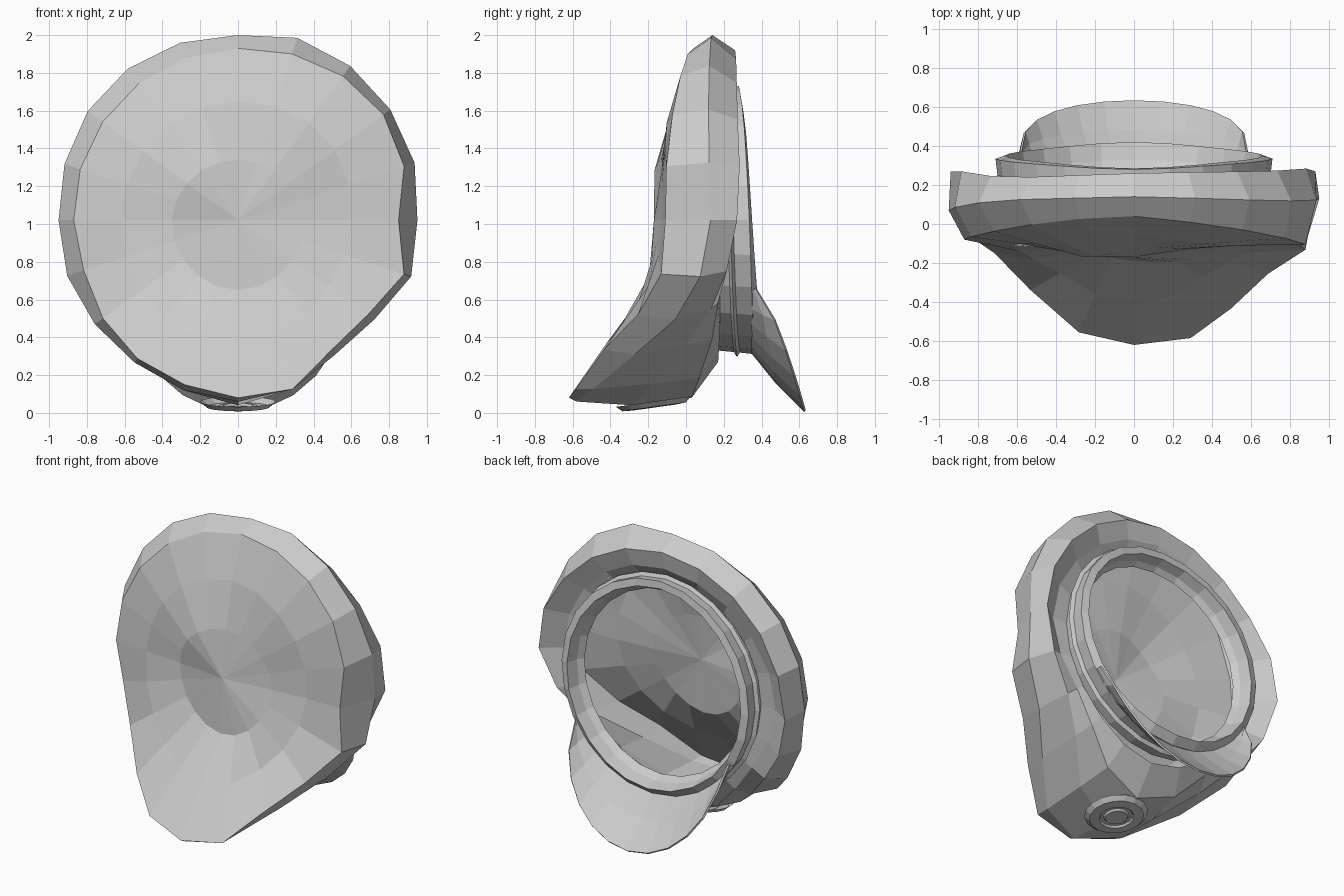
import bpy, bmesh, math
from mathutils import Matrix

if "Cube" in bpy.data.objects:
    bpy.data.objects.remove(bpy.data.objects["Cube"])

CZ = 1.02       # height of the cap's axis (axis runs along y)


def sample(vals, t):
    """Periodic smooth interpolation, t in 0..1 clockwise from the top."""
    n = len(vals)
    f = t * n
    i = int(f)
    u = f - i
    p0, p1, p2, p3 = (vals[(i + k) % n] for k in (-1, 0, 1, 2))
    return p1 + 0.5 * u * (p2 - p0 + u * (2*p0 - 5*p1 + 4*p2 - p3 + u * (3*(p1 - p2) + p3 - p0)))


def finish(name, bm):
    bmesh.ops.remove_doubles(bm, verts=bm.verts, dist=0.0005)
    bmesh.ops.recalc_face_normals(bm, faces=bm.faces)
    me = bpy.data.meshes.new(name)
    bm.to_mesh(me)
    bm.free()
    ob = bpy.data.objects.new(name, me)
    bpy.context.collection.objects.link(ob)
    return ob


def loft(name, rings, n, centre=None):
    """Bridge rings given as (radii, depths) control lists."""
    bm = bmesh.new()
    loops = []
    for rad, dep in rings:
        loop = []
        for k in range(n):
            a = 2 * math.pi * k / n
            r = sample(rad, k / n)
            loop.append(bm.verts.new((r * math.sin(a), sample(dep, k / n), CZ + r * math.cos(a))))
        loops.append(loop)
    for a, b in zip(loops, loops[1:]):
        for k in range(n):
            j = (k + 1) % n
            bm.faces.new((a[k], a[j], b[j], b[k]))
    if centre:
        c = bm.verts.new(centre)
        for k in range(n):
            bm.faces.new((c, loops[0][(k + 1) % n], loops[0][k]))
    return finish(name, bm)


# Soft crown: creased top panel, rolled rim, underside back to the band
edge_r = [.91, .93, .95, .94, .85, .93, .81, .93, .94, .91, .90, .86, .87, .88, .89, .90]
edge_y = [.04, .0, -.05, -.10, -.11, -.15, -.34, -.56, -.62, -.52, -.22, -.09, -.08, -.06, -.02, .02]
rim_r = [.98, 1.02, 1.0, .99, .95, .96, .86, .93, .96, .94, .93, .95, .95, .97, .99, .99]
rim_y = [.14, .13, .12, .12, .13, .05, -.15, -.45, -.58, -.42, -.08, .03, .07, .09, .12, .13]
crown = [
    ([.32, .33, .35, .36, .37, .36, .35, .33], [-.13, -.15, -.13, -.17, -.19, -.17, -.13, -.15]),
    ([.63, .64, .6, .6, .65, .64, .62, .62], [-.06, -.11, -.11, -.23, -.42, -.21, -.11, -.10]),
    (edge_r, edge_y),
    (rim_r, rim_y),
    ([.90, .90, .93, .79, .98, .86, .94, .90], [.26, .27, .27, .08, -.28, .10, .27, .24]),
    ([.78, .78, .80, .75, .94, .77, .80, .78], [.24, .21, .17, .16, .03, .16, .17, .20]),
    ([.69, .69, .69, .70, .75, .70, .69, .69], [.17, .17, .17, .18, .17, .18, .17, .17]),
]
top = loft("crown", crown, 20, centre=(0, -.17, CZ))

# Pinched folds beside the crown centre, one left and one right
for v in top.data.vertices:
    r = math.hypot(v.co.x, v.co.z - CZ)
    if .3 < r < .4 and v.co.y < 0:
        v.co.y += .02 * math.sin(math.atan2(v.co.x, v.co.z - CZ) * 2)


def tilt(a, b, c):
    """Depth list from the top, side and bottom of the band."""
    return [a, (a + b) / 2, b, (b + c) / 2, c, (b + c) / 2, b, (a + b) / 2]


# Head band: outer wall, turned lip and inner sweatband
loft("head_band", [
    ([.69], [.17]),
    ([.70], tilt(.21, .25, .28)),
    ([.71], tilt(.28, .335, .37)),
    ([.66], tilt(.285, .35, .42)),
    ([.64], tilt(.22, .27, .33)),
    ([.61], tilt(.19, .23, .28)),
], 24)

# Piping where the band meets the crown
loft("band_piping", [
    ([.70], tilt(.19, .22, .255)), ([.725], tilt(.205, .235, .27)), ([.70], tilt(.22, .25, .285)),
], 24)

# Visor sloping down and back from the lower band
bm = bmesh.new()
rows = []
S = 12
for i in range(S + 1):
    t = (2 * i / S - 1) * math.pi / 2
    c = max(math.cos(t), 0)
    ai = math.pi - t * math.radians(58) / (math.pi / 2)
    inner = (.70 * math.sin(ai), .35, CZ + .70 * math.cos(ai))
    outer = (.58 * math.sin(t), .37 + .26 * c ** .7, .66 - .65 * c)
    mid = [(p + q) / 2 for p, q in zip(inner, outer)]
    mid[1] -= .015 * c
    rows.append([bm.verts.new(p) for p in (inner, mid, outer)])
for a, b in zip(rows, rows[1:]):
    for k in range(2):
        bm.faces.new((a[k], a[k + 1], b[k + 1], b[k]))
visor = finish("visor", bm)
sol = visor.modifiers.new("thickness", "SOLIDIFY")
sol.thickness = .012
sol.offset = 0

# Plain round badge of concentric steps on the front panel
bm = bmesh.new()
prof = [(.05, .010), (.07, .012), (.08, .0), (.10, .0), (.11, .012), (.17, .008), (.20, -.02)]
loops = [[bm.verts.new((r * math.cos(k * math.pi / 8), r * math.sin(k * math.pi / 8), -h))
          for k in range(16)] for r, h in prof]
bm.faces.new(loops[0])
for a, b in zip(loops, loops[1:]):
    for k in range(16):
        bm.faces.new((a[k], a[(k + 1) % 16], b[(k + 1) % 16], b[k]))
bmesh.ops.transform(bm, verts=bm.verts,
                    matrix=Matrix.Translation((0, -.17, .04)) @ Matrix.Rotation(math.radians(8), 4, 'X'))
finish("badge", bm)
